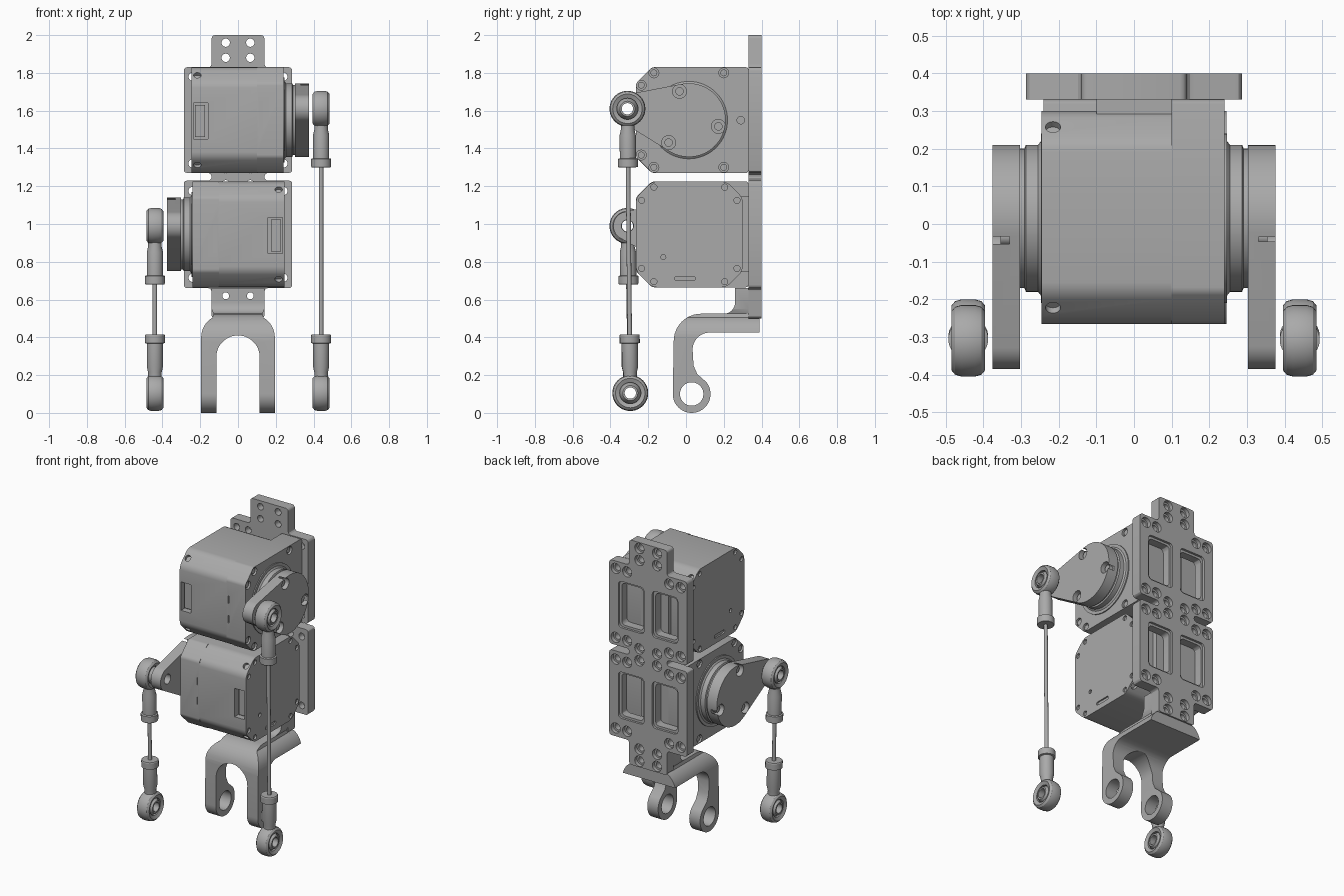
import bpy, bmesh
from math import sin, cos, pi, radians, acos, atan2, hypot
from mathutils import Vector

cube = bpy.data.objects.get("Cube")
if cube:
    bpy.data.objects.remove(cube, do_unlink=True)

grey = bpy.data.materials.new("machined grey")
grey.use_nodes = True
grey.diffuse_color = (0.4, 0.4, 0.4, 1)
grey.node_tree.nodes["Principled BSDF"].inputs["Base Color"].default_value = (0.4, 0.4, 0.4, 1)
parts = []


# ---------- helpers ----------
def merged(name, bms):
    """Join bmeshes into one new object."""
    mesh, out = bpy.data.meshes.new(name), bmesh.new()
    for bm in bms:
        bm.to_mesh(mesh)
        out.from_mesh(mesh)
    out.to_mesh(mesh)
    obj = bpy.data.objects.new(name, mesh)
    bpy.context.collection.objects.link(obj)
    return obj


def part(name, *bms):
    obj = merged(name, bms)
    obj.data.materials.append(grey)
    parts.append(obj)
    return obj


def boolean(obj, *bms, op='DIFFERENCE'):
    tool = merged("cutter", bms)
    tool.hide_render = True
    mod = obj.modifiers.new("cut", 'BOOLEAN')
    mod.operation, mod.solver, mod.object = op, 'EXACT', tool
    dg = bpy.context.evaluated_depsgraph_get()
    mesh = bpy.data.meshes.new_from_object(obj.evaluated_get(dg))
    obj.modifiers.clear()
    obj.data = mesh
    bpy.data.objects.remove(tool, do_unlink=True)


def prism(pts, axis, a, b, bevel=0, segments=3):
    """Extrude a 2D outline along x or y from a to b, rounding its corners."""
    place = (lambda t, p: (t, p[0], p[1])) if axis == 'x' else (lambda t, p: (p[0], t, p[1]))
    bm = bmesh.new()
    lo, hi = ([bm.verts.new(place(t, p)) for p in pts] for t in (a, b))
    n = len(pts)
    bm.faces.new(lo)
    bm.faces.new(hi)
    for i in range(n):
        bm.faces.new((lo[i], lo[(i + 1) % n], hi[(i + 1) % n], hi[i]))
    if bevel:
        edges = [e for v in lo for e in v.link_edges if e.other_vert(v) in hi]
        bmesh.ops.bevel(bm, geom=edges, offset=bevel, segments=segments,
                        profile=0.5, affect='EDGES', clamp_overlap=True)
    bmesh.ops.recalc_face_normals(bm, faces=bm.faces)
    return bm


def lathe(profile, at, along, ring=False, n=40):
    """Revolve (radius, height) points about an axis; ring closes the loop."""
    bm = bmesh.new()
    rot = Vector(along).to_track_quat('Z', 'Y')
    rows = [[bm.verts.new(Vector(at) + rot @ Vector((r * cos(2 * pi * i / n), r * sin(2 * pi * i / n), h)))
             for i in range(n)] for r, h in profile]
    for lo, hi in list(zip(rows, rows[1:])) + ([(rows[-1], rows[0])] if ring else []):
        for i in range(n):
            bm.faces.new((lo[i], lo[(i + 1) % n], hi[(i + 1) % n], hi[i]))
    if not ring:
        bm.faces.new(rows[0])
        bm.faces.new(rows[-1])
    bmesh.ops.recalc_face_normals(bm, faces=bm.faces)
    return bm


def rod(r, at, along, length, n=24):
    return lathe([(r, -length), (r, length)], at, along, n=n)


def rect(x0, x1, z0, z1):
    return [(x0, z0), (x1, z0), (x1, z1), (x0, z1)]


def arc(cx, cy, r, a0, a1, n=12):
    return [(cx + r * cos(radians(a0 + (a1 - a0) * i / n)),
             cy + r * sin(radians(a0 + (a1 - a0) * i / n))) for i in range(n + 1)]


def mirrored(half):
    return half + [(-x, z) for x, z in reversed(half)]


UPPER, LOWER = 1.55, 0.945

# ---------- back plate with windows and counterbored holes ----------
plate = part("back_plate", prism(mirrored([
    (0.14, 0.5), (0.14, 0.66), (0.287, 0.66), (0.287, 1.23), (0.14, 1.23), (0.14, 1.27),
    (0.287, 1.27), (0.287, 1.83), (0.14, 1.83), (0.14, 2.0)]), 'y', 0.33, 0.4, 0.018))
spots = [(0.065, z) for z in (0.54, 0.62, 1.21, 1.29, 1.88, 1.96)]
spots += [(x, c + dz) for x in (0.155, 0.24) for c in (UPPER, LOWER) for dz in (-0.23, 0.23)]
boolean(plate, *[lathe([(0.022, -0.1), (0.022, 0.045), (0.034, 0.045), (0.034, 0.1)],
                       (s * x, 0.33, z), (0, 1, 0), n=24) for x, z in spots for s in (-1, 1)])
for grow, depth in ((0, 0.3), (0.015, 0.385)):
    boolean(plate, *[prism(rect(s * 0.125 - 0.08 - grow, s * 0.125 + 0.08 + grow,
                                c - 0.14 - grow, c + 0.14 + grow), 'y', depth, 0.45, 0.025)
                     for s in (-1, 1) for c in (UPPER, LOWER)])

# ---------- fork: side outline crossed with front outline ----------
side = arc(0.03, 0.1, 0.1, 180, 400, 28) + [(0.06, 0.205), (0.04, 0.25)]
side += arc(0.125, 0.335, 0.09, 180, 90)
side += [(0.39, 0.425), (0.39, 0.5), (0.33, 0.5), (0.33, 0.66), (0.26, 0.66)]
side += arc(0.2, 0.585, 0.06, 0, -90, 8) + arc(0.08, 0.38, 0.145, 90, 180)
front = arc(0, 0.295, 0.115, 90, 0)[1:] + [(0.115, -0.05), (0.195, -0.05)]
front += arc(0.075, 0.4, 0.12, 0, 60, 8) + [(0.13, 0.525), (0.14, 0.55), (0.14, 0.7)]
fork = part("ankle_fork", prism(side, 'x', -0.3, 0.3))
boolean(fork, prism([(0, 0.41)] + mirrored(front), 'y', -0.3, 0.6), op='INTERSECT')
boolean(fork, rod(0.062, (0, 0.03, 0.1), (1, 0, 0), 0.4, 40),
        *[rod(0.018, (s * 0.065, 0.3, 0.62), (0, 1, 0), 0.1) for s in (-1, 1)])


# ---------- motors ----------
def octagon(rear, zc, rear_cut):
    c, h = 0.085, 0.28
    back = [(rear - c, h), (rear, h - c)] if rear_cut else [(rear, h)]
    half = [(-0.265, h - c), (-0.265 + c, h)] + back
    return [(y, zc + z) for y, z in half] + [(y, zc - z) for y, z in reversed(half)]


def motor(label, s, zc):
    out = (s, 0, 0)
    case = part(label + "_motor_case", prism(octagon(0.3, zc, True), 'x', -0.245 * s, 0.1 * s, 0.025))
    gear = part(label + "_gear_case", prism(octagon(0.33, zc, False), 'x', 0.1 * s, 0.24 * s, 0.012))
    part(label + "_rear_boss", prism(rect(-0.1, 0.1, zc - 0.2, zc + 0.2), 'y', 0.29, 0.33))
    # case screws, corner screws, socket and vents
    tools = [rod(0.016, (-0.245 * s, y, zc + q * z), out, 0.012)
             for q in (-1, 1) for y, z in ((-0.17, 0.25), (-0.235, 0.18), (0.205, 0.25), (0.27, 0.18))]
    tools += [rod(0.02, (-0.215 * s, y, zc + q * 0.2375), (0, d, q), 0.02)
              for q in (-1, 1) for y, d in ((-0.2225, -1), (0.2575, 1))]
    tools += [prism(rect(-0.06, 0.05, zc - 0.245, zc - 0.222), 'x', -0.235 * s, -0.3 * s, 0.011),
              rod(0.013, (-0.245 * s, -0.12, zc - 0.12), out, 0.012),
              prism(rect(*sorted((-0.235 * s, -0.16 * s)), zc - 0.1, zc + 0.09), 'y', -0.3, -0.225)]
    boolean(case, *tools)
    part(label + "_socket_plug", prism(rect(*sorted((-0.228 * s, -0.175 * s)), zc - 0.09, zc + 0.08),
                                       'y', -0.24, -0.2))
    tools = [rod(0.026, (0.24 * s, y, zc + q * z), out, 0.015)
             for q in (-1, 1) for y, z in ((-0.17, 0.25), (-0.237, 0.185), (0.2, 0.25))]
    tools += [rod(0.02, (0.24 * s, 0.29, zc), out, 0.015)]
    tools += [prism(rect(s * 0.115 - 0.003, s * 0.115 + 0.003, zc + z, zc + z + 0.05), 'y', -0.3, -0.258)
              for z in (-0.09, 0.04)]
    boolean(gear, *tools)
    for obj in (gear,):
        part(label + "_gear_screws", *[lathe([(0.018, 0), (0.018, 0.008)], (0.225 * s, y, zc + q * z), out, n=20)
             for q in (-1, 1) for y, z in ((-0.17, 0.25), (-0.237, 0.185), (0.2, 0.25))])
    # output flange
    part(label + "_flange", lathe([(0.225, 0), (0.225, 0.012), (0.205, 0.012), (0.195, 0.02), (0.195, 0.052),
                                   (0.185, 0.056), (0.185, 0.072)], (0.235 * s, 0.015, zc), out, n=64))


def horn(label, s, zc, tip):
    """Round hub blended into a smaller round tip."""
    (hy, hz), big, small = (0.015, zc), 0.195, 0.075
    dy, dz = tip[0] - hy, tip[1] - hz
    ang = atan2(dz, dy) * 180 / pi
    tan = acos((big - small) / hypot(dy, dz)) * 180 / pi
    outline = arc(hy, hz, big, ang + tan, ang + 360 - tan, 48) + arc(*tip, small, ang - tan, ang + tan, 20)
    arm = part(label + "_horn", prism(outline, 'x', 0.303 * s, 0.375 * s))
    bolts = [(hy + 0.16 * cos(radians(a)), hz + 0.16 * sin(radians(a))) for a in (108, 228, 348)]
    boolean(arm, rod(0.032, (0.34 * s, *tip), (1, 0, 0), 0.2),
            *[rod(0.037, (0.375 * s, *b), (1, 0, 0), 0.045) for b in bolts])
    part(label + "_horn_bolts", *[rod(0.022, (0.335 * s, *b), (1, 0, 0), 0.02) for b in bolts])


# ---------- push rods with ball joints ----------
def rod_end(label, at, along):
    part(label + "_eye", lathe([(0.056, -0.035), (0.078, -0.045), (0.09, -0.035), (0.095, -0.018), (0.095, 0.018),
                                (0.09, 0.035), (0.078, 0.045), (0.056, 0.035)], at, (1, 0, 0), True))
    part(label + "_ball", lathe([(0.03, -0.043), (0.04, -0.043), (0.054, -0.022), (0.058, 0), (0.054, 0.022),
                                 (0.04, 0.043), (0.03, 0.043)], at, (1, 0, 0), True))
    part(label + "_shank", lathe([(0.036, 0.07), (0.036, 0.11), (0.043, 0.14), (0.043, 0.262), (0.053, 0.265),
                                  (0.053, 0.305), (0.05, 0.31)], at, along))


def push_rod(label, x, tip):
    top, foot = Vector((x, *tip)), Vector((x, -0.295, 0.105))
    d = (foot - top).normalized()
    rod_end(label + "_upper_joint", top, d)
    rod_end(label + "_lower_joint", foot, -d)
    part(label + "_push_rod", rod(0.012, (top + foot) / 2, d, (foot - top).length / 2 - 0.28, 20))


for label, s, zc, tip in (("upper", 1, UPPER, (-0.31, 1.61)), ("lower", -1, LOWER, (-0.31, 0.99))):
    motor(label, s, zc)
    horn(label, s, zc, tip)
    push_rod(label, 0.44 * s, tip)

# ---------- smooth round faces, keep edges crisp ----------
bpy.ops.object.select_all(action='DESELECT')
for obj in parts:
    obj.select_set(True)
bpy.context.view_layer.objects.active = parts[0]
bpy.ops.object.shade_smooth_by_angle(angle=radians(30))
